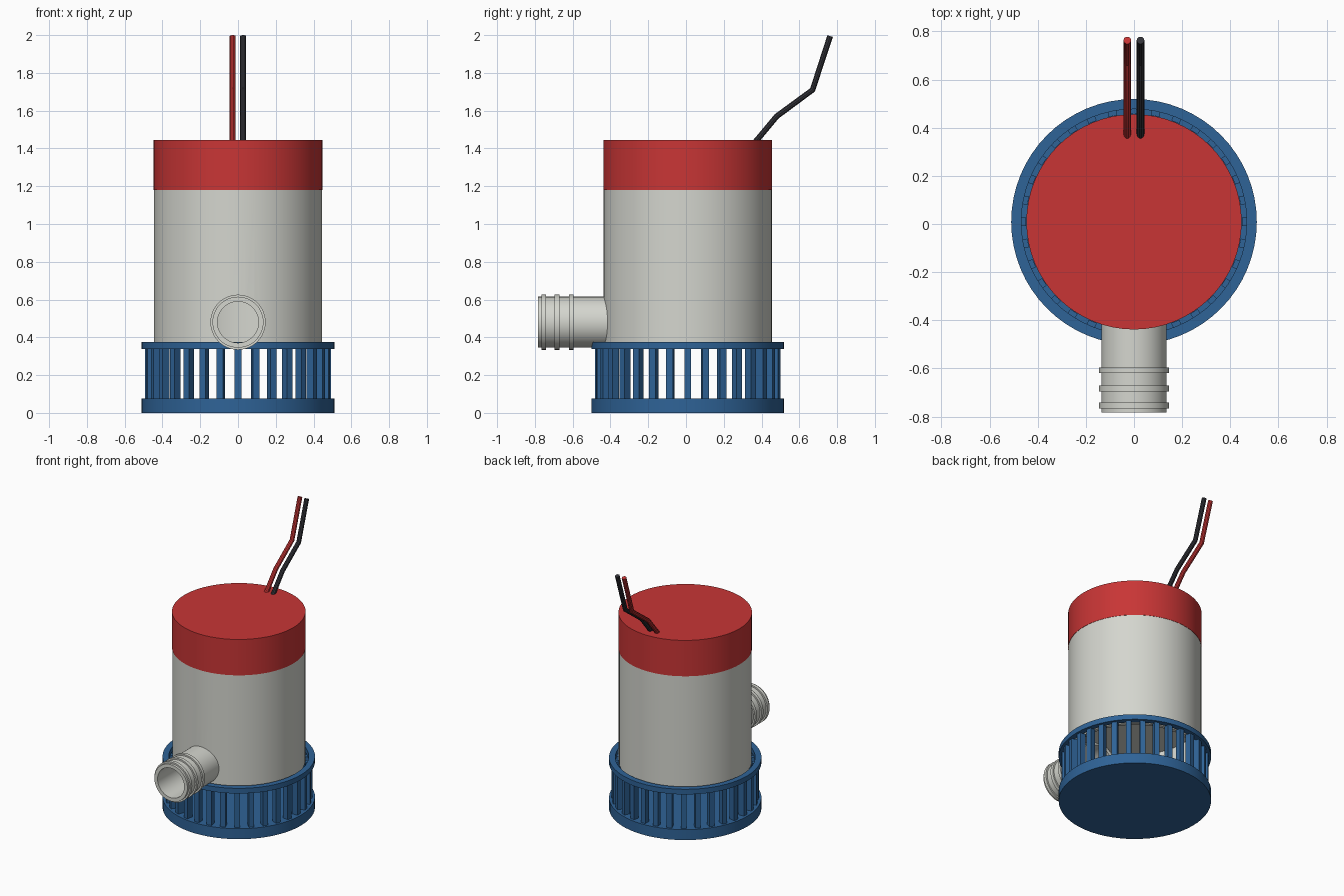
import bpy, bmesh, math
from mathutils import Matrix, Vector

if "Cube" in bpy.data.objects:
    bpy.data.objects.remove(bpy.data.objects["Cube"])

CY = 0.009        # the round housing sits slightly behind the centre
SEG = 64


def material(name, rgb):
    m = bpy.data.materials.new(name)
    m.diffuse_color = (*rgb, 1)
    m.use_nodes = True
    m.node_tree.nodes["Principled BSDF"].inputs["Base Color"].default_value = m.diffuse_color
    return m


RED = material("red", (0.58, 0.036, 0.036))
GREY = material("light grey", (0.66, 0.67, 0.62))
BLUE = material("blue", (0.028, 0.125, 0.31))
BLACK = material("black", (0.034, 0.034, 0.042))


def finish(name, bm, mat):
    bmesh.ops.remove_doubles(bm, verts=bm.verts, dist=1e-5)
    bmesh.ops.recalc_face_normals(bm, faces=bm.faces)
    me = bpy.data.meshes.new(name)
    bm.to_mesh(me)
    bm.free()
    me.materials.append(mat)
    ob = bpy.data.objects.new(name, me)
    bpy.context.collection.objects.link(ob)
    smooth(ob)
    return ob


def smooth(ob):
    bpy.ops.object.select_all(action='DESELECT')
    ob.select_set(True)
    bpy.context.view_layer.objects.active = ob
    bpy.ops.object.shade_smooth_by_angle(angle=math.radians(30))


def lathe(name, profile, mat, matrix, seg=SEG):
    """Revolve a closed (radius, height) outline around its local z axis."""
    bm = bmesh.new()
    vs = [bm.verts.new((r, 0, z)) for r, z in profile]
    es = [bm.edges.new((vs[i], vs[(i + 1) % len(vs)])) for i in range(len(vs))
          if profile[i][0] > 0 or profile[(i + 1) % len(vs)][0] > 0]
    bmesh.ops.spin(bm, geom=vs + es, axis=(0, 0, 1), cent=(0, 0, 0),
                   angle=math.tau, steps=seg, use_duplicate=False)
    bmesh.ops.remove_doubles(bm, verts=bm.verts, dist=1e-5)
    bmesh.ops.transform(bm, matrix=matrix, verts=bm.verts)
    return finish(name, bm, mat)


upright = Matrix.Translation((0, CY, 0))
# Local z runs forward (-y) for the outlet
forward = Matrix.Translation((0, 0, 0.48)) @ Matrix.Rotation(math.pi / 2, 4, 'X')

# Strainer base: solid disc, upper ring and 32 bars
lathe("base_disc", [(0, 0), (0.51, 0), (0.51, 0.077), (0, 0.077)], BLUE, upright)
lathe("base_ring", [(0.468, 0.337), (0.51, 0.337), (0.51, 0.375), (0.468, 0.375)],
      BLUE, upright)
bm = bmesh.new()
for i in range(32):
    spot = (Matrix.Translation((0, CY, 0.207)) @ Matrix.Rotation(i * math.tau / 32, 4, 'Z')
            @ Matrix.Translation((0.47, 0, 0)) @ Matrix.Diagonal((0.044, 0.036, 0.27, 1)))
    bmesh.ops.create_cube(bm, size=1, matrix=spot)
finish("strainer_bars", bm, BLUE)

# Housing with an open chamber underneath, and its cap
body = lathe("body", [(0, 0.6), (0.42, 0.6), (0.42, 0.345), (0.445, 0.345),
                      (0.445, 1.18), (0, 1.18)], GREY, upright)
lathe("cap", [(0, 1.18), (0.447, 1.18), (0.447, 1.445), (0, 1.445)], RED, upright)

# Opening in the housing wall for the outlet
cutter = lathe("outlet_cutter", [(0, 0.3), (0.12, 0.3), (0.12, 0.6), (0, 0.6)],
               GREY, forward, 48)
cutter.hide_render = True
cut = body.modifiers.new("outlet_hole", 'BOOLEAN')
cut.operation = 'DIFFERENCE'
cut.solver = 'EXACT'
cut.object = cutter
bpy.context.view_layer.objects.active = body
bpy.ops.object.modifier_apply(modifier=cut.name)
bpy.data.objects.remove(cutter)
smooth(body)

# Hollow outlet pipe with three ribs
outline = [(0.109, 0.36), (0.135, 0.36)]
for y in (0.607, 0.683, 0.754):
    outline += [(0.135, y - 0.012), (0.146, y - 0.012),
                (0.146, y + 0.012), (0.135, y + 0.012)]
outline += [(0.135, 0.783), (0.109, 0.783)]
lathe("outlet_pipe", outline, GREY, forward, 48)


# Bent wires leaving the back of the cap
def wire(name, x, mat):
    pts = [(x, 0.355, 1.42), (x, 0.48, 1.57), (x, 0.67, 1.71), (x, 0.763, 1.995)]
    cu = bpy.data.curves.new(name, 'CURVE')
    cu.dimensions = '3D'
    cu.bevel_depth = 0.016
    cu.bevel_resolution = 3
    cu.use_fill_caps = True
    sp = cu.splines.new('POLY')
    sp.points.add(len(pts) - 1)
    for p, co in zip(sp.points, pts):
        p.co = (*co, 1)
    cu.materials.append(mat)
    ob = bpy.data.objects.new(name, cu)
    bpy.context.collection.objects.link(ob)
    bpy.ops.object.select_all(action='DESELECT')
    ob.select_set(True)
    bpy.context.view_layer.objects.active = ob
    bpy.ops.object.convert(target='MESH')
    smooth(bpy.context.view_layer.objects.active)


wire("red_wire", -0.028, RED)
wire("black_wire", 0.027, BLACK)
